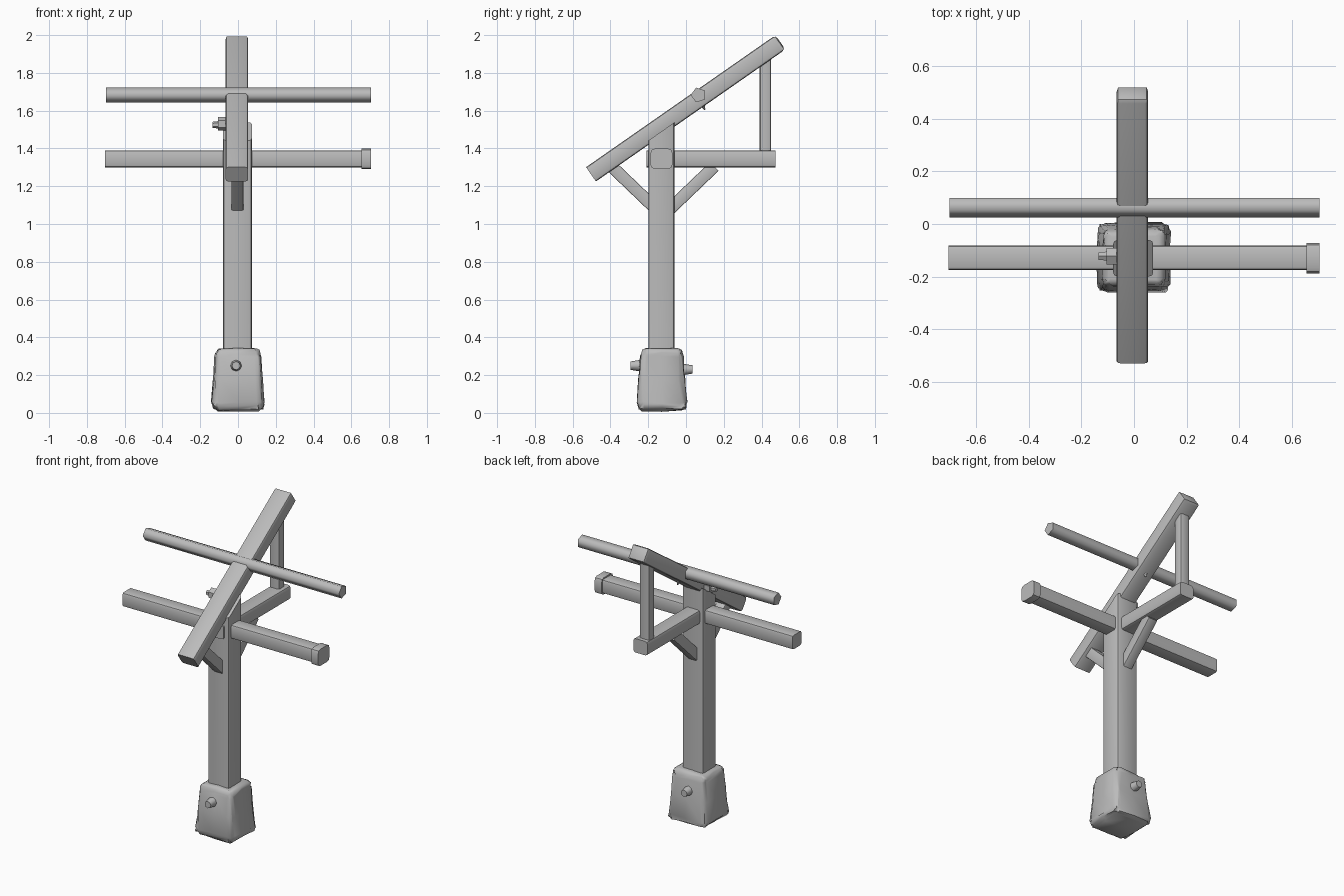
import bpy, bmesh, math, random
from mathutils import Vector, Matrix

random.seed(4)
if "Cube" in bpy.data.objects:
    bpy.data.objects.remove(bpy.data.objects["Cube"])

mat = bpy.data.materials.new("plain grey")
mat.use_nodes = True
GREY = (0.5, 0.5, 0.5, 1)
mat.diffuse_color = GREY
mat.node_tree.nodes["Principled BSDF"].inputs["Base Color"].default_value = GREY


def finish(name, bm, angle=35):
    bmesh.ops.recalc_face_normals(bm, faces=bm.faces)
    me = bpy.data.meshes.new(name)
    bm.to_mesh(me)
    bm.free()
    me.materials.append(mat)
    ob = bpy.data.objects.new(name, me)
    bpy.context.collection.objects.link(ob)
    bpy.ops.object.select_all(action='DESELECT')
    ob.select_set(True)
    bpy.context.view_layer.objects.active = ob
    bpy.ops.object.shade_smooth_by_angle(angle=math.radians(angle))
    return ob


def frame(a, b):
    """Matrix whose z runs from a to b, with its origin halfway."""
    a, b = Vector(a), Vector(b)
    z = (b - a).normalized()
    side = Vector((0, 1, 0)) if abs(z.x) > 0.9 else Vector((1, 0, 0))
    y = z.cross(side).normalized()
    m = Matrix((side, y, z)).transposed().to_4x4()
    return Matrix.Translation((a + b) / 2) @ m, (b - a).length


def timber(name, a, b, w, h, bevel=0.01, tip=0.0):
    """Squared log from a to b with worn long edges; tip rounds the far end."""
    m, length = frame(a, b)
    bm = bmesh.new()
    bmesh.ops.create_cube(bm, size=1)
    bmesh.ops.scale(bm, vec=(w, h, length), verts=bm.verts)
    if tip:
        far = [e for e in bm.edges if all(v.co.z > 0 for v in e.verts)]
        bmesh.ops.bevel(bm, geom=far, offset=tip, segments=2, profile=0.5, affect='EDGES')
    long_edges = [e for e in bm.edges
                  if abs(e.verts[0].co.z - e.verts[1].co.z) > length * 0.7]
    bmesh.ops.bevel(bm, geom=long_edges, offset=bevel, segments=2, profile=0.5, affect='EDGES')
    bmesh.ops.transform(bm, matrix=m, verts=bm.verts)
    return finish(name, bm)


def rod(name, a, b, r1, r2, sides, turn=0.0):
    m, length = frame(a, b)
    bm = bmesh.new()
    bmesh.ops.create_cone(bm, cap_ends=True, segments=sides, radius1=r1, radius2=r2, depth=length)
    bmesh.ops.transform(bm, matrix=m @ Matrix.Rotation(turn, 4, 'Z'), verts=bm.verts)
    return finish(name, bm, 75 if sides == 5 else 50)


# Post, with its top cut along the slope of the beam
post = timber("post", (-0.003, -0.13, 0.3), (-0.003, -0.13, 1.5), 0.152, 0.138, 0.015)
for v in post.data.vertices:
    if v.co.z > 1:
        v.co.z = 1.49 + (v.co.y + 0.13) * 0.7

# Stone foot, tapered and slightly lumpy
bm = bmesh.new()
bmesh.ops.create_cube(bm, size=1)
bmesh.ops.bevel(bm, geom=bm.edges[:], offset=0.13, segments=2, profile=0.5, affect='EDGES')
bmesh.ops.subdivide_edges(bm, edges=bm.edges[:], cuts=1, use_grid_fill=True)
for v in bm.verts:
    t = v.co.z + 0.5
    jitter = Vector([random.uniform(-0.006, 0.006) for i in range(3)])
    v.co = Vector((v.co.x * (0.285 - 0.05 * t), -0.128 + v.co.y * (0.27 - 0.05 * t),
                   0.012 + 0.33 * t)) + jitter
    v.co.z = max(v.co.z, 0)
finish("stone_foot", bm, 60)

# Pegs in the foot
for name, y, s, z in (("foot_peg_front", -0.22, -1, 0.25), ("foot_peg_back", -0.04, 1, 0.23)):
    rod(name, (-0.01, y, z), (-0.01, y + s * 0.075, z), 0.034, 0.022, 8)

# Sloping beam and its support frame
timber("sloping_beam", (-0.006, -0.503, 1.263), (-0.006, 0.5, 1.962), 0.12, 0.092, 0.014, 0.02)
timber("rear_arm", (-0.006, -0.21, 1.345), (-0.006, 0.475, 1.345), 0.1, 0.09, 0.015)
timber("rear_strut", (-0.015, 0.42, 1.34), (-0.015, 0.42, 1.9), 0.07, 0.06, 0.012)
timber("front_brace", (-0.003, -0.17, 1.09), (-0.003, -0.41, 1.32), 0.065, 0.065, 0.006)
timber("rear_brace", (-0.003, -0.09, 1.075), (-0.003, 0.15, 1.305), 0.065, 0.065, 0.006)

# Cross bars
timber("lower_cross_bar", (-0.705, -0.128, 1.345), (0.69, -0.128, 1.345), 0.092, 0.09, 0.012)
timber("cross_bar_cap", (0.655, -0.13, 1.345), (0.705, -0.13, 1.345), 0.115, 0.108, 0.022)
rod("upper_cross_bar", (-0.7, 0.066, 1.683), (0.705, 0.066, 1.683), 0.041, 0.041, 5, 0.3)

# Side peg through the post head and a splinter below the beam
rod("side_peg", (-0.05, -0.122, 1.53), (-0.105, -0.122, 1.53), 0.036, 0.036, 6)
rod("side_peg_tip", (-0.1, -0.122, 1.525), (-0.135, -0.122, 1.525), 0.02, 0.016, 6)
rod("splinter", (-0.01, 0.08, 1.65), (-0.01, 0.1, 1.605), 0.025, 0.003, 5)
